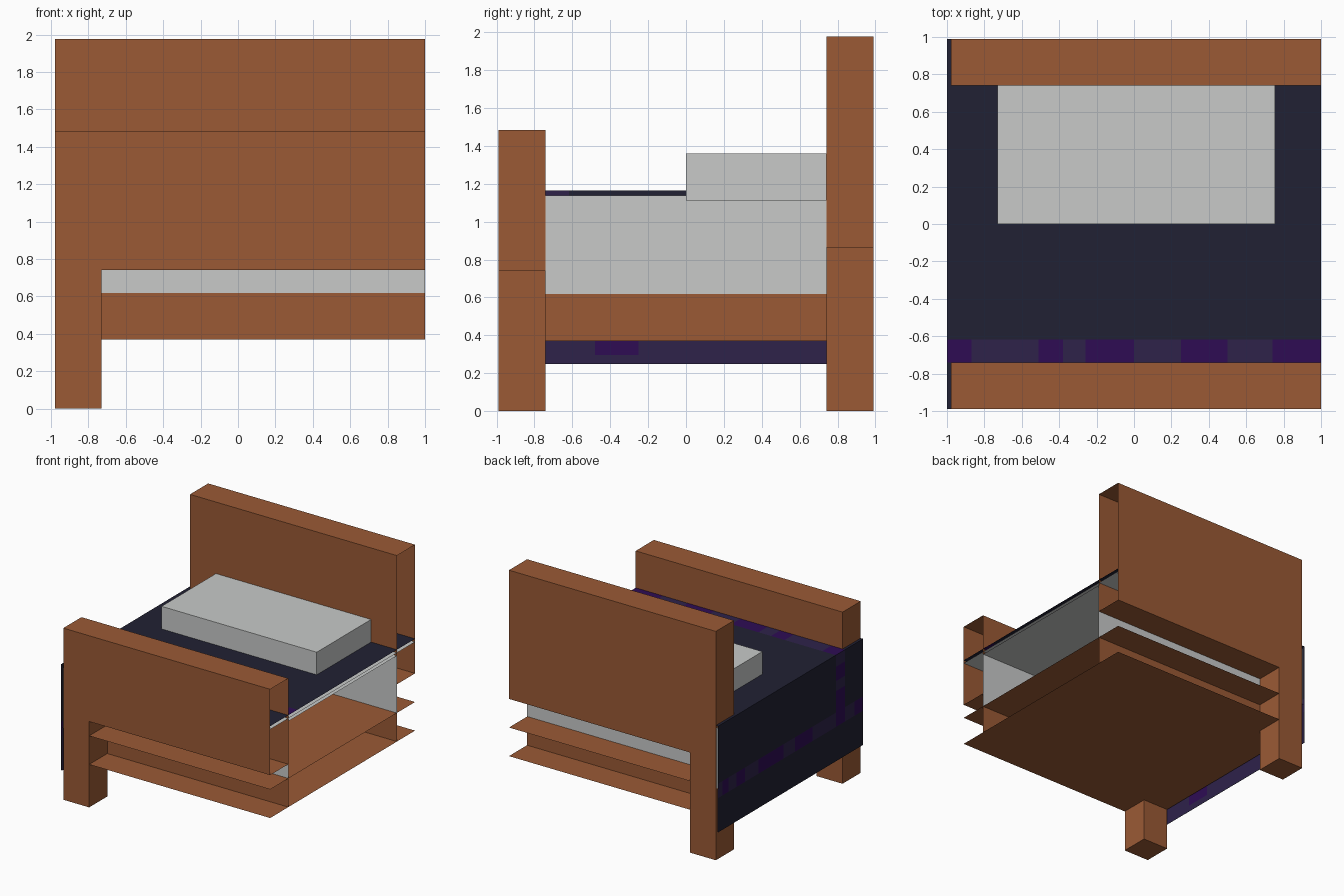
import bpy, bmesh

cube = bpy.data.objects.get("Cube")
if cube:
    bpy.data.objects.remove(cube, do_unlink=True)

U = 0.1236            # one modelling unit
X0, X1 = 1 - 16 * U, 1.0
YE, YI = 8 * U, 6 * U  # outer end and inner face of the boards


def material(name, rgb):
    lin = [((c / 255 + 0.055) / 1.055) ** 2.4 if c > 10 else c / 255 / 12.92 for c in rgb]
    m = bpy.data.materials.new(name)
    m.use_nodes = True
    m.diffuse_color = (*lin, 1)
    bsdf = next(n for n in m.node_tree.nodes if n.type == 'BSDF_PRINCIPLED')
    bsdf.inputs["Base Color"].default_value = (*lin, 1)
    return m


WOOD = material("warm wood", (155, 90, 53))
LINEN = material("pale linen", (200, 202, 201))
NAVY = material("dark navy", (33, 33, 51))
DULL = material("dull purple", (46, 34, 74))
BRIGHT = material("deep purple", (46, 12, 84))


def finish(name, bm, mats):
    me = bpy.data.meshes.new(name)
    bm.to_mesh(me)
    bm.free()
    for m in mats:
        me.materials.append(m)
    ob = bpy.data.objects.new(name, me)
    bpy.context.collection.objects.link(ob)
    return ob


def box(name, lo, hi, mat, skip=()):
    """Box between two corners; skip lists open sides such as '+x'."""
    bm = bmesh.new()
    bmesh.ops.create_cube(bm, size=1)
    for v in bm.verts:
        v.co = [lo[i] if v.co[i] < 0 else hi[i] for i in range(3)]
    bm.normal_update()
    axes = {'x': 0, 'y': 1, 'z': 2}
    gone = [f for f in bm.faces for s in skip
            if f.normal[axes[s[1]]] * (1 if s[0] == '+' else -1) > 0.5]
    bmesh.ops.delete(bm, geom=gone, context='FACES')
    return finish(name, bm, [mat])


def sheet(name, place, a_cuts, b_cuts, rule):
    """Flat sheet cut along two axes, coloured by rule(a, b)."""
    bm = bmesh.new()
    grid = [[bm.verts.new(place(a, b)) for b in b_cuts] for a in a_cuts]
    for i in range(len(a_cuts) - 1):
        for j in range(len(b_cuts) - 1):
            f = bm.faces.new((grid[i][j], grid[i + 1][j], grid[i + 1][j + 1], grid[i][j + 1]))
            f.material_index = rule((a_cuts[i] + a_cuts[i + 1]) / 2,
                                    (b_cuts[j] + b_cuts[j + 1]) / 2)
    return finish(name, bm, [NAVY, DULL, BRIGHT, LINEN])


def within(v, spans):
    return any(lo < v < hi for lo, hi in spans)


def cuts(lo, hi, spans):
    return sorted({lo, hi, *(e for s in spans for e in s)})


def board(name, y0, y1, bottom, top):
    """Hollow end board with one leg, open at +x."""
    leg = X0 + 2 * U
    outline = [(X0, 0), (leg, 0), (leg, bottom), (X1, bottom), (X1, top), (X0, top)]
    bm = bmesh.new()
    front = [bm.verts.new((x, y0, z)) for x, z in outline]
    back = [bm.verts.new((x, y1, z)) for x, z in outline]
    bm.faces.new(front)
    bm.faces.new(back[::-1])
    for i in range(6):
        j = (i + 1) % 6
        if i != 3:
            bm.faces.new((front[j], front[i], back[i], back[j]))
    return finish(name, bm, [WOOD])


# End boards
board("footboard", -YE, -YI, 6 * U, 12 * U)
board("headboard", YI, YE, 7 * U, 16 * U)

# Frame: two full-length boards and the recessed rails between them
for name, k in (("frame_bottom", 3), ("frame_top", 5)):
    sheet_ob = sheet(name, lambda x, y, k=k: (x, y, k * U), [X0, X1], [-YE, YE], lambda a, b: 0)
    sheet_ob.data.materials.clear()
    sheet_ob.data.materials.append(WOOD)
box("frame_rails", (X0, -YI, 3 * U), (X1, YI, 5 * U), WOOD, ('+x', '+z', '-z'))

# Mattress, open at +x, and pillow
box("mattress", (X0, -YI + 0.002, 5 * U), (X1, YI - 0.002, 9 * U), LINEN, ('+x', '-z'))
box("pillow", (X0 + 2 * U, 0, 9 * U), (X1 - 2 * U, YI, 11 * U), LINEN)

# Linen lining under the blanket
box("blanket_lining", (X0 - 0.004, -YE, 5 * U), (X1, YE, 9.2 * U), LINEN,
    ('+x', '-z', '+y', '-y'))

# Blanket top with a patterned stripe near the foot
TOP = 9.42 * U
stripe = (-YI, -5 * U)
spots = [(-1, -0.87), (-0.51, -0.38), (-0.26, 0), (0.25, 0.5), (0.74, 1)]
sheet("blanket_top", lambda x, y: (x, y, TOP), cuts(-1, 1, spots), cuts(-YE, YE, [stripe]),
      lambda x, y: 0 if not within(y, [stripe]) else 2 if within(x, spots) else 1)

# Blanket side drop with a patterned row and column
row = (4.4 * U, 5.4 * U)
column_spots = [(row[0], 6.9 * U), (7.6 * U, 8.6 * U)]
row_spots = [(-0.985, -0.87), (-0.30, -0.06), (0.1, 0.44), (0.62, 0.74), (0.85, 0.93)]


def side_rule(y, z):
    if within(y, [stripe]) and z > row[0]:
        return 2 if within(z, column_spots) else 1
    if within(z, [row]):
        return 2 if within(y, row_spots) else 1
    return 0


sheet("blanket_side", lambda y, z: (-1, y, z), cuts(-YE, YE, row_spots + [stripe]),
      cuts(2 * U, TOP, [row] + column_spots), side_rule)

# Inner hem of the side drop, and the strip showing above the lining
hem_spot = [(-0.48, -0.25)]
sheet("blanket_hem", lambda y, z: (-0.992, y, z), cuts(-YE, YE, hem_spot),
      cuts(2 * U, 5 * U, [(2.4 * U, 3 * U)]),
      lambda y, z: 2 if within(y, hem_spot) and z > 2.4 * U else 1)
